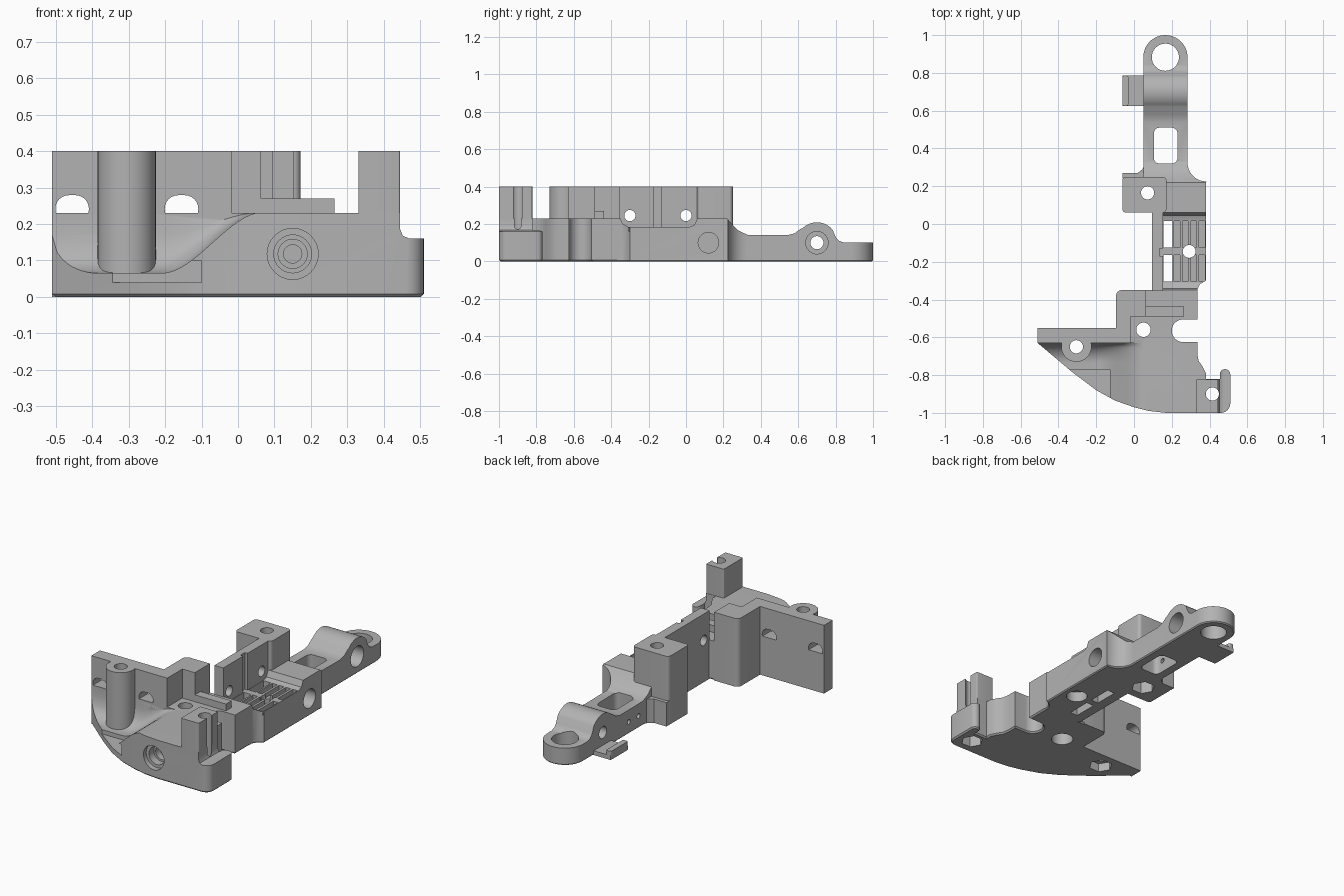
import bpy, bmesh
from math import sin, cos, pi, sqrt

if "Cube" in bpy.data.objects:
    bpy.data.objects.remove(bpy.data.objects["Cube"])

grey = bpy.data.materials.new("plain_grey")
grey.use_nodes = True
grey.diffuse_color = (0.45, 0.45, 0.45, 1)
grey.node_tree.nodes["Principled BSDF"].inputs["Base Color"].default_value = (0.45, 0.45, 0.45, 1)
cutters = []


def loft(name, rings, chamfer=0):
    """Closed solid through matching rings of points."""
    bm = bmesh.new()
    rows = [[bm.verts.new(p) for p in ring] for ring in rings]
    n = len(rows[0])
    for a, b in zip(rows, rows[1:]):
        for i in range(n):
            j = (i + 1) % n
            bm.faces.new((a[i], a[j], b[j], b[i]))
    bm.faces.new(rows[0][::-1])
    bm.faces.new(rows[-1])
    bmesh.ops.recalc_face_normals(bm, faces=bm.faces)
    if chamfer:
        foot = [e for e in bm.edges if all(abs(v.co.z) < 1e-5 for v in e.verts)]
        bmesh.ops.bevel(bm, geom=foot, offset=chamfer, segments=1, affect='EDGES')
    mesh = bpy.data.meshes.new(name)
    bm.to_mesh(mesh)
    bm.free()
    mesh.materials.append(grey)
    obj = bpy.data.objects.new(name, mesh)
    bpy.context.collection.objects.link(obj)
    return obj


PLACE = {"z": lambda a, b, h: (a, b, h), "x": lambda a, b, h: (h, a, b), "y": lambda a, b, h: (a, h, b)}


def prism(name, pts, lo, hi, axis="z", chamfer=0):
    return loft(name, [[PLACE[axis](a, b, h) for a, b in pts] for h in (lo, hi)], chamfer)


def arc(cx, cy, r, start, end, n=16):
    return [(cx + r * cos(start + (end - start) * i / n), cy + r * sin(start + (end - start) * i / n))
            for i in range(n + 1)]


def circle(cx, cy, r, n=32):
    return arc(cx, cy, r, 0, 2 * pi, n)[:-1]


def rect(x0, x1, y0, y1, r=0):
    if not r:
        return [(x0, y0), (x1, y0), (x1, y1), (x0, y1)]
    corners = ((x1 - r, y0 + r, 3), (x1 - r, y1 - r, 0), (x0 + r, y1 - r, 1), (x0 + r, y0 + r, 2))
    return [p for x, y, q in corners for p in arc(x, y, r, q * pi / 2, (q + 1) * pi / 2, 6)]


def cutter(pts, lo, hi, axis="z"):
    obj = prism("cutter", pts, lo, hi, axis)
    obj.hide_render = True
    cutters.append(obj)
    return obj


def carve(obj, tools, operation="DIFFERENCE"):
    for tool in tools:
        mod = obj.modifiers.new("carve", "BOOLEAN")
        mod.operation, mod.solver, mod.object = operation, "EXACT", tool
    bpy.context.view_layer.update()
    result = bpy.data.meshes.new_from_object(obj.evaluated_get(bpy.context.evaluated_depsgraph_get()))
    obj.modifiers.clear()
    obj.data = result


def nut_hole(x, y, depth, hex_r=0.065):
    return [cutter(circle(x, y, 0.035), -0.1, 0.6), cutter(circle(x, y, hex_r, 6), -0.1, depth)]


tube_hole = nut_hole(-0.305, -0.65, 0.05)
post_hole = nut_hole(0.415, -0.9, 0.08, 0.06)
column_hole = nut_hole(0.072, 0.165, 0.08)

# Front base plate
outline = [(-0.51, -0.55), (-0.51, -0.63), (-0.32, -0.79), (-0.2, -0.88), (-0.1, -0.935), (0, -0.97),
           (0.08, -0.99), (0.17, -1)]
outline += arc(0.46, -0.95, 0.05, -pi / 2, 0, 6)
outline += arc(0.482, -0.796, 0.028, 0, pi, 8)
outline += [(0.454, -0.82), (0.38, -0.82), (0.38, -0.79), (0.36, -0.75), (0.342, -0.725), (0.335, -0.69), (0.335, -0.625)]
outline += arc(0.26, -0.565, 0.06, -pi / 2, -3 * pi / 2)
outline += [(0.335, -0.505), (0.335, -0.35)]
corner = arc(-0.065, -0.38, 0.03, pi / 2, pi, 6) + [(-0.095, -0.55)]
base = prism("front_base", outline + corner, 0, 0.23, chamfer=0.008)

# Scoop in the base: flat floor, S-shaped ramp and a fillet against the wall
rings = []
for k in range(10):
    t = k / 9
    rise = 0.105 * (1 - sqrt(max(0, 1 - t * t)))
    ring = [(-0.7, 0.065)]
    for i in range(17):
        s = i / 16
        ring.append((-0.21 + 0.28 * s, 0.065 + 0.168 * s * s * (3 - 2 * s)))
    rings.append([(x, -0.735 + 0.105 * t, z + rise * max(0, 0.233 - z) / 0.168) for x, z in ring]
                 + [(0.07, -0.735 + 0.105 * t, 0.6), (-0.7, -0.735 + 0.105 * t, 0.6)])
rings.insert(0, [(x, -1.2, z) for x, y, z in rings[0]])
scoop = loft("cutter", rings)
cutters.append(scoop)

foot_step = cutter([(0.445, 0.5), (0.445, 0.185), (0.452, 0.168), (0.47, 0.16), (0.7, 0.16), (0.7, 0.5)], -1.2, -0.5, "y")
front_bore = [cutter(circle(0.15, 0.118, r), -1.2, y, "y")
              for r, y in ((0.07, -0.965), (0.052, -0.92), (0.04, -0.88), (0.025, -0.82))]
carve(base, [scoop, foot_step, cutter(rect(-0.35, -0.1, -0.95, -0.77), 0.04, 0.1),
             cutter(circle(0.05, -0.56, 0.038), -0.1, 0.5), cutter(circle(0.05, -0.56, 0.06), -0.1, 0.07)]
      + front_bore + tube_hole + post_hole)

# Tall wing wall with stepped corner
wall = prism("wing_wall", [(-0.51, -0.55), (-0.51, -0.63), (-0.018, -0.63), (-0.018, -0.49), (0.063, -0.49),
                           (0.063, -0.35)] + corner, 0, 0.4)
carve(wall, tube_hole + [cutter(rect(x - 0.046, x + 0.046, 0.203, 0.279, 0.037), -0.8, -0.4, "y")
                         for x in (-0.455, -0.155)])

# Screw tube on the wing
tube = prism("screw_tube", circle(-0.305, -0.65, 0.08), 0.055, 0.4)
carve(tube, tube_hole + [cutter(rect(-0.5, 0, -0.55, -0.4), 0, 0.6)])

# Slotted corner post and low rib
post = prism("corner_post", rect(0.33, 0.445, -1, -0.822, 0.006), 0.01, 0.4)
carve(post, post_hole + [cutter(rect(0.415, 0.6, -0.922, -0.878), 0.16, 0.6)])
prism("low_rib", rect(0.06, 0.265, -0.49, -0.438), 0.2, 0.27)

# Rear arm: plan outline intersected with a side profile
plan = [(0.1, -0.37), (0.335, -0.37), (0.335, -0.345), (0.35, -0.318), (0.38, -0.3), (0.38, 0.215)]
plan += arc(0.383, 0.325, 0.1, -pi / 2, -pi, 8)
plan += arc(0.166, 0.883, 0.117, 0, pi, 24)
plan += [(0.049, 0.2), (0.1, 0.2)]
arm = prism("rear_arm", plan, 0, 0.5, chamfer=0.006)
side = [(-0.5, -0.1), (-0.5, 0.23), (-0.35, 0.23), (-0.342, 0.205), (-0.31, 0.185), (0.02, 0.185), (0.045, 0.195),
        (0.06, 0.23), (0.22, 0.23), (0.245, 0.2), (0.28, 0.165), (0.33, 0.142), (0.54, 0.14), (0.58, 0.15),
        (0.615, 0.175)]
side += arc(0.7, 0.1, 0.109, 0.75 * pi, 0.22 * pi, 12)
side += [(0.8, 0.13), (0.815, 0.112), (0.84, 0.102), (1.1, 0.1), (1.1, -0.1)]
carve(arm, [cutter(side, -0.2, 0.6, "x")], "INTERSECT")
cuts = [cutter(circle(0.166, 0.883, 0.072), -0.1, 0.5),
        cutter(rect(0.105, 0.23, 0.32, 0.51, 0.03), -0.1, 0.5),
        cutter(circle(0.7, 0.1, 0.035), -0.1, 0.5, "x"),
        cutter(circle(0.7, 0.1, 0.06), 0.2, 0.5, "x"),
        cutter(circle(0.12, 0.1, 0.055), 0.28, 0.5, "x"),
        cutter(circle(0.292, -0.145, 0.034), -0.1, 0.5),
        cutter(circle(0.292, -0.145, 0.058), -0.1, 0.06)]
cuts += [cutter(circle(y, 0.07, 0.014, 12), 0, 0.15, "x") for y in (0.37, 0.46)]
for y0, y1 in ((-0.305, -0.165), (-0.125, 0.015)):
    cuts.append(cutter(rect(0.155, 0.203, y0, y1), -0.1, 0.5))
    cuts += [cutter(rect(x, x + 0.03, y0, y1), 0.16, 0.3) for x in (0.213, 0.257, 0.301, 0.345)]
carve(arm, cuts + column_hole)

# Thin wall beside the slotted floor
fence = prism("side_fence", rect(0.095, 0.153, -0.355, 0.08), 0, 0.4)
carve(fence, [cutter(circle(y, 0.245, 0.03), 0, 0.3, "x") for y in (-0.3, 0)]
      + [cutter(rect(0.135, 0.3, -0.17, -0.13), 0.185, 0.6)])

# Tall screw column
column = prism("screw_column", rect(-0.062, 0.172, 0.06, 0.25, 0.02), 0, 0.4)
carve(column, column_hole)
prism("column_foot", [(-0.062, 0.24), (0.06, 0.24), (0.06, 0.32), (0.045, 0.29), (0.02, 0.27), (-0.062, 0.27)], 0, 0.14)

# Clip tab on the arm
prism("clip_tab", rect(-0.06, 0.06, 0.625, 0.785), 0, 0.025)
prism("clip_lip", rect(-0.062, -0.03, 0.625, 0.785, 0.01), 0, 0.05)

# Remove cutters and shade
for tool in cutters:
    bpy.data.objects.remove(tool)
bpy.ops.object.select_all(action="DESELECT")
for obj in bpy.context.collection.objects:
    if obj.type == "MESH":
        obj.select_set(True)
        bpy.context.view_layer.objects.active = obj
bpy.ops.object.shade_smooth_by_angle(angle=0.6)
